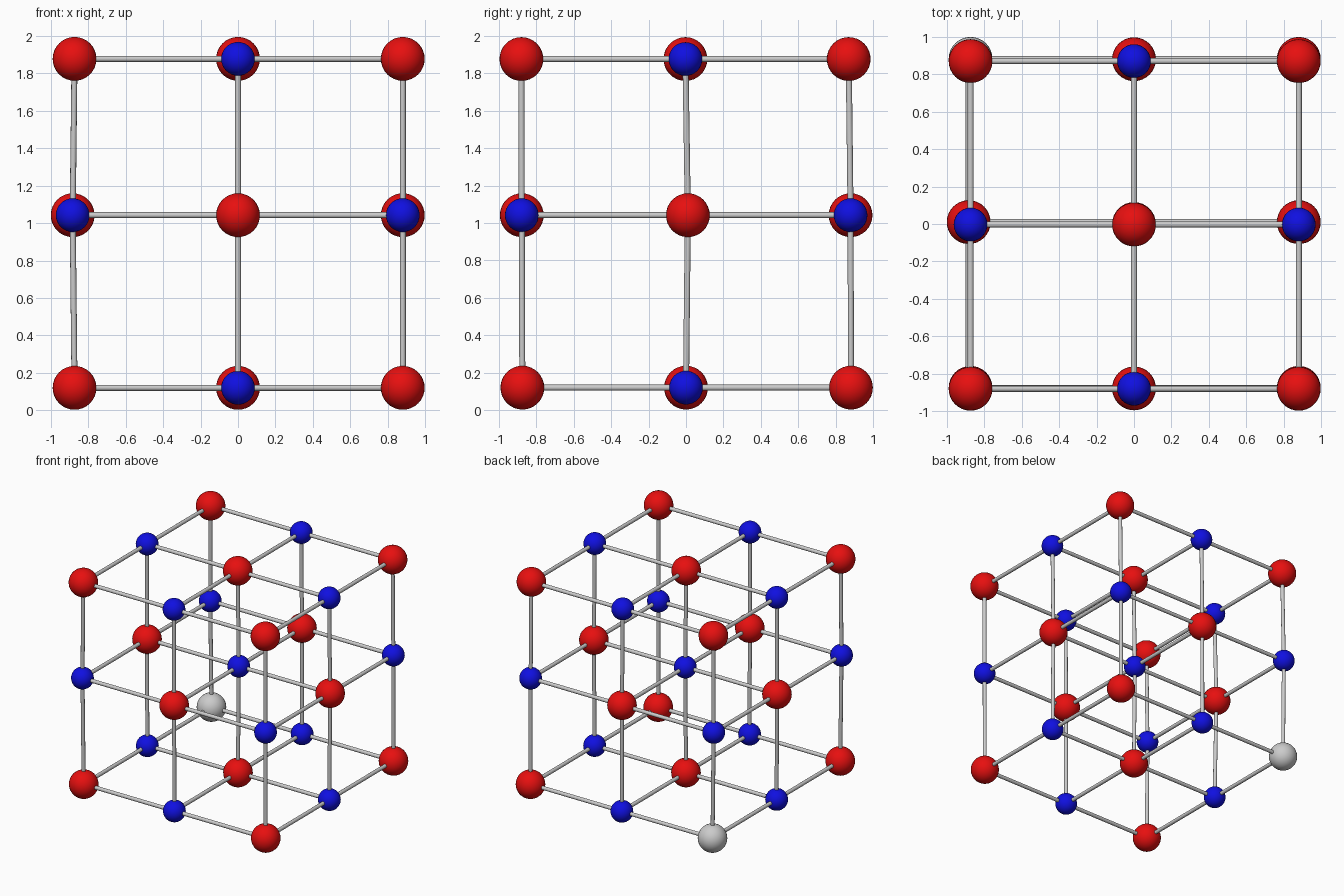
import bpy
from mathutils import Vector
from itertools import product

if "Cube" in bpy.data.objects:
    bpy.data.objects.remove(bpy.data.objects["Cube"])

RED_R, BLUE_R, ROD_R = 0.117, 0.09, 0.016


def material(name, color):
    m = bpy.data.materials.new(name)
    m.diffuse_color = color
    m.use_nodes = True
    m.node_tree.nodes["Principled BSDF"].inputs["Base Color"].default_value = m.diffuse_color
    return m


RED = material("red", (0.8, 0.005, 0.005, 1))
BLUE = material("blue", (0.005, 0.005, 0.75, 1))


def grid_point(i, j, k):
    """Lattice site; the layers are very slightly out of line."""
    xs = [(-0.873, 0, 0.88), (-0.883, 0, 0.88), (-0.873, 0, 0.88)][k]
    ys = [(-0.875, 0, 0.882), (-0.878, 0.01, 0.88), (-0.88, -0.003, 0.87)][k]
    return Vector((xs[i], ys[j], (0.12, 1.042, 1.877)[k]))


def ball(name, p, r, mat):
    bpy.ops.mesh.primitive_uv_sphere_add(segments=32, ring_count=16, radius=r, location=p)
    o = bpy.context.object
    o.name = name
    if mat:
        o.data.materials.append(mat)
    bpy.ops.object.shade_smooth()


def rod(name, a, b):
    d = b - a
    bpy.ops.mesh.primitive_cylinder_add(vertices=16, radius=ROD_R, depth=d.length,
                                        location=(a + b) / 2)
    o = bpy.context.object
    o.name = name
    o.rotation_euler = d.to_track_quat('Z', 'Y').to_euler()
    bpy.ops.object.shade_smooth_by_angle()


for i, j, k in product(range(3), repeat=3):
    p = grid_point(i, j, k)
    # balls alternate: large on corners and face centres, small in between
    if (i, j, k) == (0, 2, 0):
        ball("plain_corner_ball", p, RED_R, None)
    elif (i + j + k) % 2 == 0:
        ball("large_ball", p, RED_R, RED)
    else:
        ball("small_ball", p, BLUE_R, BLUE)
    # rods to the next neighbour along each axis
    if i < 2:
        rod("rod_x", p, grid_point(i + 1, j, k))
    if j < 2:
        rod("rod_y", p, grid_point(i, j + 1, k))
    if k < 2:
        rod("rod_z", p, grid_point(i, j, k + 1))
